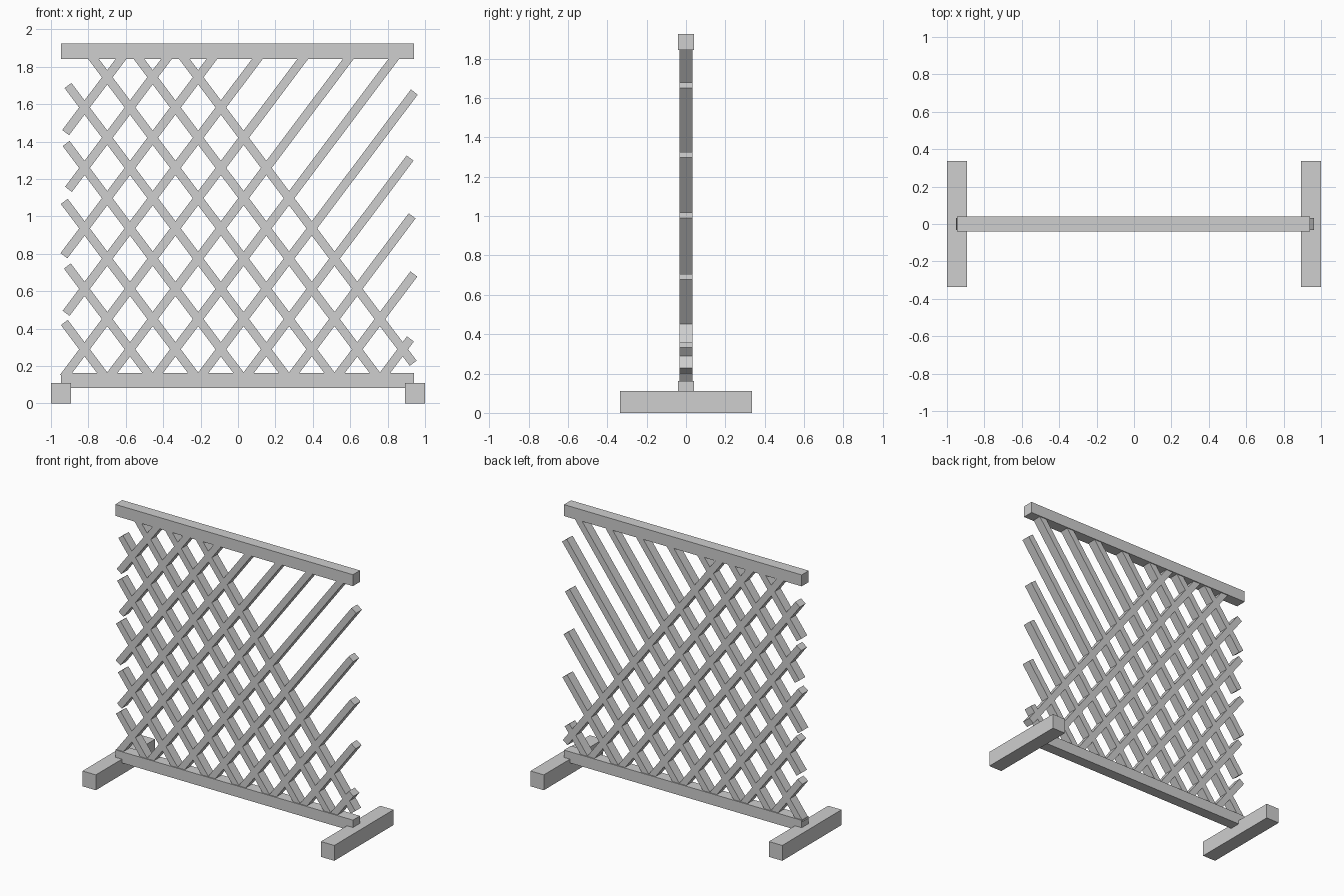
import bpy
import math
from mathutils import Vector

if "Cube" in bpy.data.objects:
    bpy.data.objects.remove(bpy.data.objects["Cube"], do_unlink=True)

GREY = (0.62, 0.62, 0.62, 1)
grey = bpy.data.materials.new("plain grey")
grey.use_nodes = True
grey.diffuse_color = GREY
grey.node_tree.nodes["Principled BSDF"].inputs["Base Color"].default_value = GREY


def beam(name, centre, size, tilt=0.0):
    """Box turned about the y axis."""
    bpy.ops.mesh.primitive_cube_add(size=1, location=centre, rotation=(0, tilt, 0))
    obj = bpy.context.object
    obj.name = name
    obj.scale = size
    obj.data.materials.append(grey)
    return obj


SLOPE = 1.33      # rise of each slat per unit of width
STEP = 0.243      # spacing along the rail
RAIL_Z = 1.845    # underside of the top rail
TOP, BOTTOM = 1.87, 0.13


def slat(name, rail_x, lean, z_low, z_high):
    """Slat on the line that crosses the rail underside at rail_x; lean is +1 or -1."""
    a, b = (Vector((rail_x + lean * (z - RAIL_Z) / SLOPE, 0, z)) for z in (z_low, z_high))
    beam(name, (a + b) / 2, (0.046, 0.066, (b - a).length), lean * math.atan(1 / SLOPE))


# Rails and feet
beam("top_rail", (-0.003, 0, 1.884), (1.888, 0.08, 0.082))
beam("bottom_rail", (-0.003, 0, 0.123), (1.888, 0.08, 0.08))
for side, name in ((1, "left_foot"), (-1, "right_foot")):
    beam(name, (side * 0.947, 0, 0.055), (0.106, 0.672, 0.11))

# Rising slats: the first seven reach the top rail, the rest stop at the open side
low_ends = [1.448, 1.145, 0.79, 0.482, 0.14]
high_ends = [1.665, 1.312, 1.003, 0.692, 0.345]
for i in range(12):
    z_low = low_ends[i] if i < 5 else BOTTOM
    z_high = TOP if i < 7 else high_ends[i - 7]
    slat(f"rising_slat_{i + 1}", -0.623 + i * STEP, 1, z_low, z_high)

# Falling slats: the first three reach the top rail, the rest start at the open side
start_ends = [1.70, 1.39, 1.08, 0.735, 0.433]
for i in range(8):
    z_low = 0.215 if i == 0 else BOTTOM
    z_high = TOP if i < 3 else start_ends[i - 3]
    slat(f"falling_slat_{i + 1}", -0.289 - i * STEP, -1, z_low, z_high)
